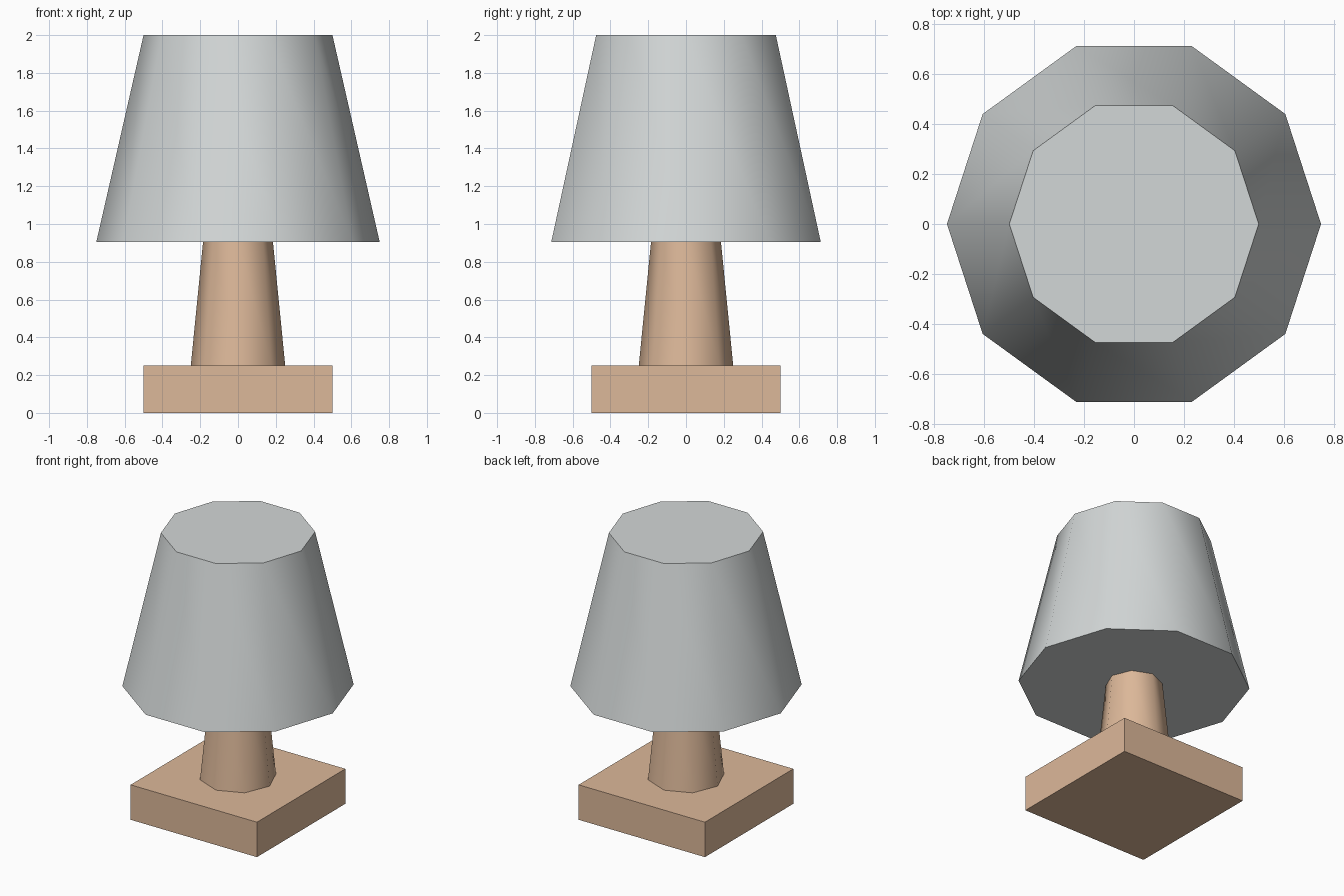
import bpy, math

if "Cube" in bpy.data.objects:
    bpy.data.objects.remove(bpy.data.objects["Cube"])


def material(name, color):
    mat = bpy.data.materials.new(name)
    mat.diffuse_color = (*color, 1)
    mat.use_nodes = True
    mat.node_tree.nodes["Principled BSDF"].inputs["Base Color"].default_value = mat.diffuse_color
    return mat


wood = material("light_wood", (0.72, 0.48, 0.32))
fabric = material("grey_fabric", (0.65, 0.68, 0.68))


def tapered(name, sides, r_bottom, r_top, z0, z1, mat, turn=0):
    """Smooth-sided frustum with flat caps."""
    bpy.ops.mesh.primitive_cone_add(
        vertices=sides, radius1=r_bottom, radius2=r_top, depth=z1 - z0,
        location=(0, 0, (z0 + z1) / 2), rotation=(0, 0, turn))
    obj = bpy.context.object
    obj.name = name
    obj.data.materials.append(mat)
    bpy.ops.object.shade_smooth_by_angle(angle=math.radians(50))


# Square foot
bpy.ops.mesh.primitive_cube_add(size=1, location=(0, 0, 0.125))
base = bpy.context.object
base.name = "base"
base.scale = (1, 1, 0.25)
base.data.materials.append(wood)

# Eight-sided stem and ten-sided shade, corners on the x axis
tapered("stem", 8, 0.25, 0.185, 0.25, 0.905, wood)
tapered("shade", 10, 0.75, 0.5, 0.905, 2.0, fabric, math.pi / 2)
